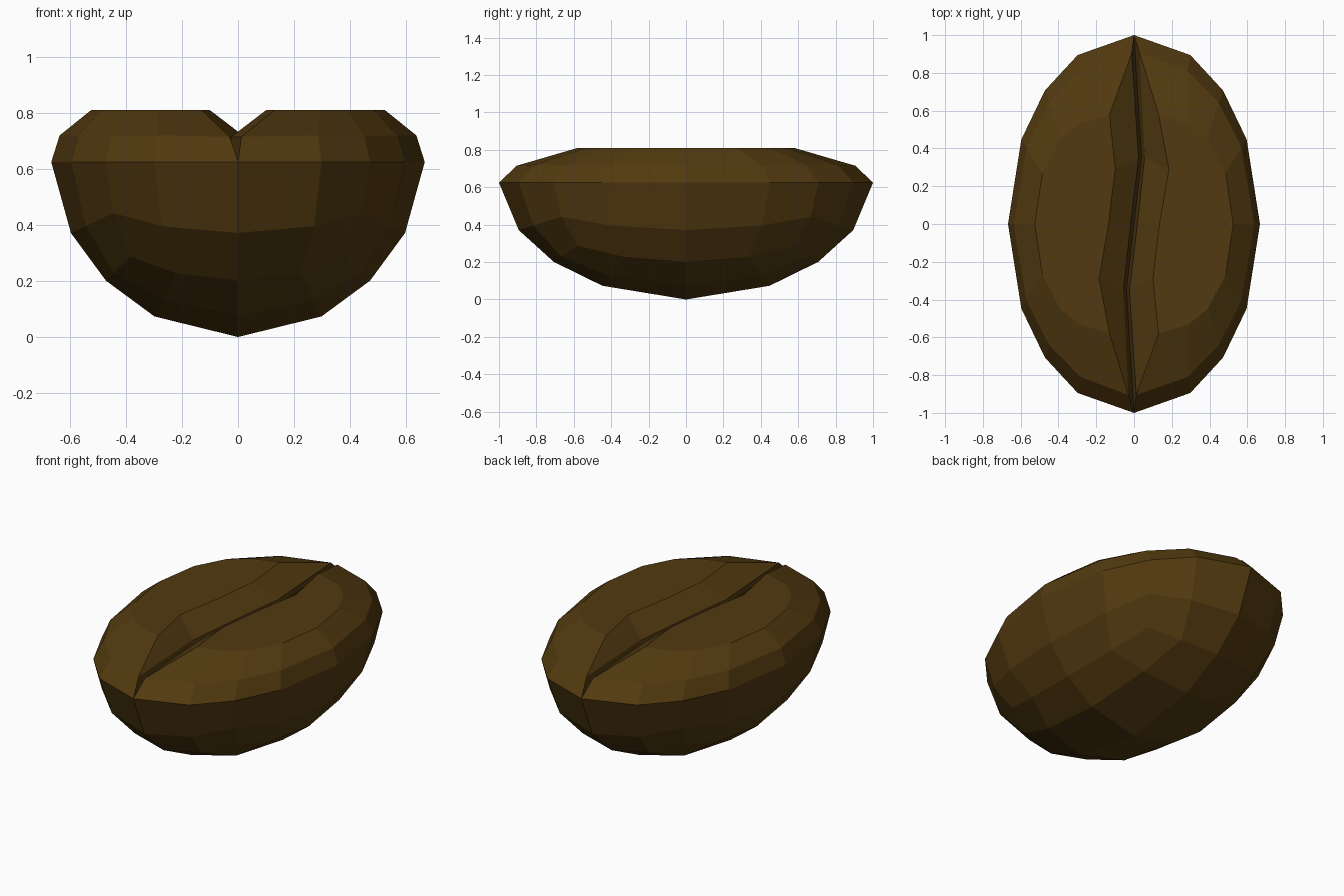
import bpy, bmesh
from mathutils import Vector

if "Cube" in bpy.data.objects:
    bpy.data.objects.remove(bpy.data.objects["Cube"])

RX, RY, RZ = 0.667, 1.0, 0.625

brown = bpy.data.materials.new("dark roasted brown")
brown.diffuse_color = (0.085, 0.042, 0.005, 1)
brown.use_nodes = True
brown.node_tree.nodes["Principled BSDF"].inputs["Base Color"].default_value = brown.diffuse_color

bm = bmesh.new()

# Rounded underside: half of a subdivided cube pushed out to an ellipsoid
bmesh.ops.create_cube(bm, size=2)
bmesh.ops.subdivide_edges(bm, edges=bm.edges[:], cuts=3, use_grid_fill=True)
upper = [f for f in bm.faces if f.calc_center_median().z > 0]
bmesh.ops.delete(bm, geom=upper, context='FACES')
for v in bm.verts:
    n = v.co.normalized()
    v.co = (n.x * RX, n.y * RY, RZ - RZ * abs(n.z) ** 1.12)

# Rim directions of one half, from the front tip to the back tip
quarter = [(0, 1), (0.4472, 0.8944), (0.7071, 0.7071), (0.8944, 0.4472), (1, 0)]
arc = [(x, -y) for x, y in quarter] + [(x, y) for x, y in quarter[-2::-1]]
flat = [(0.13, 0.58), (0.29, 0.53), (0.39, 0.45), (0.485, 0.27), (0.525, 0)]

rim = [(x * RX, y * RY, RZ) for x, y in arc]
shoulder = [(x * 0.637, y * 0.905, 0.72) for x, y in arc]
shoulder[0], shoulder[-1] = (0.012, -0.905, 0.715), (0.03, 0.905, 0.715)
top = [(x, -y, 0.81) for x, y in flat] + [(x, y, 0.81) for x, y in flat[-2::-1]]

# S-shaped crease: upper edge, lip and bottom
edge = [top[0], (0.10, -0.29, 0.81), (0.135, 0, 0.81), (0.185, 0.29, 0.81), top[-1]]
lip = [shoulder[0], (-0.024, -0.35, 0.715), (0.018, 0, 0.715),
       (0.056, 0.35, 0.715), shoulder[-1]]
bottom = [rim[0], (-0.04, -0.35, 0.62), (0, 0, 0.62), (0.04, 0.35, 0.62), rim[-1]]


def bridge(face, a, b):
    for i in range(len(a) - 1):
        pts = []
        for p in (a[i], a[i + 1], b[i + 1], b[i]):
            if p not in pts:
                pts.append(p)
        if len(pts) > 2:
            face(pts)


# Two upper lobes, the second turned half a turn about z
for s in (1, -1):
    def face(pts):
        bm.faces.new([bm.verts.new(Vector((s * x, s * y, z))) for x, y, z in pts])
    bridge(face, rim, shoulder)
    bridge(face, shoulder, top)
    face(top + edge[-2:0:-1])
    bridge(face, edge, lip)
    bridge(face, lip, bottom)

bmesh.ops.remove_doubles(bm, verts=bm.verts[:], dist=0.002)
bmesh.ops.recalc_face_normals(bm, faces=bm.faces[:])

mesh = bpy.data.meshes.new("bean")
bm.to_mesh(mesh)
bm.free()
mesh.materials.append(brown)
bpy.context.collection.objects.link(bpy.data.objects.new("bean", mesh))
